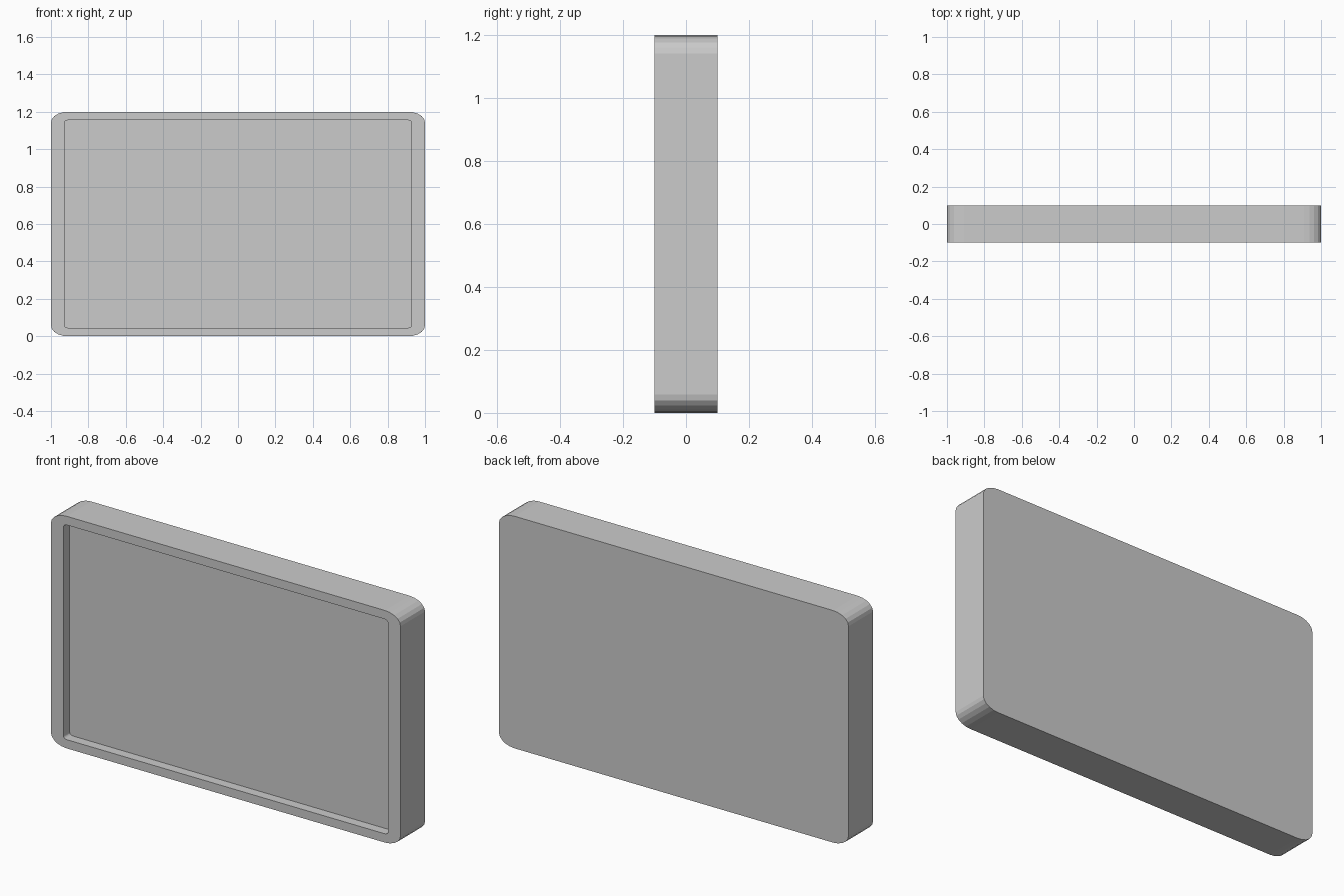
import bpy, bmesh, math

if "Cube" in bpy.data.objects:
    bpy.data.objects.remove(bpy.data.objects["Cube"])

SEG = 5  # facets per rounded corner


def outline(hx, z0, z1, rx, rz):
    """Rounded rectangle in x/z, counter-clockwise seen from the front."""
    pts = []
    corners = [(hx - rx, z1 - rz), (-hx + rx, z1 - rz),
               (-hx + rx, z0 + rz), (hx - rx, z0 + rz)]
    for k, (cx, cz) in enumerate(corners):
        for i in range(SEG + 1):
            a = math.radians(90) * (k + i / SEG)
            pts.append((cx + rx * math.cos(a), cz + rz * math.sin(a)))
    return pts


outer = outline(1.0, 0.0, 1.2, 0.09, 0.058)
inner = outline(0.928, 0.045, 1.155, 0.02, 0.014)

# Panel body: back, outer wall, front rim, recess wall, recess floor
bm = bmesh.new()
rings = [[bm.verts.new((x, y, z)) for x, z in profile]
         for profile, y in ((outer, 0.1), (outer, -0.1), (inner, -0.1), (inner, -0.05))]
for a, b in zip(rings, rings[1:]):
    n = len(a)
    for i in range(n):
        j = (i + 1) % n
        bm.faces.new((a[i], a[j], b[j], b[i]))
bm.faces.new(rings[0])
bm.faces.new(rings[-1])
bmesh.ops.recalc_face_normals(bm, faces=bm.faces)

mesh = bpy.data.meshes.new("screen_panel")
bm.to_mesh(mesh)
bm.free()
panel = bpy.data.objects.new("screen_panel", mesh)
bpy.context.collection.objects.link(panel)
